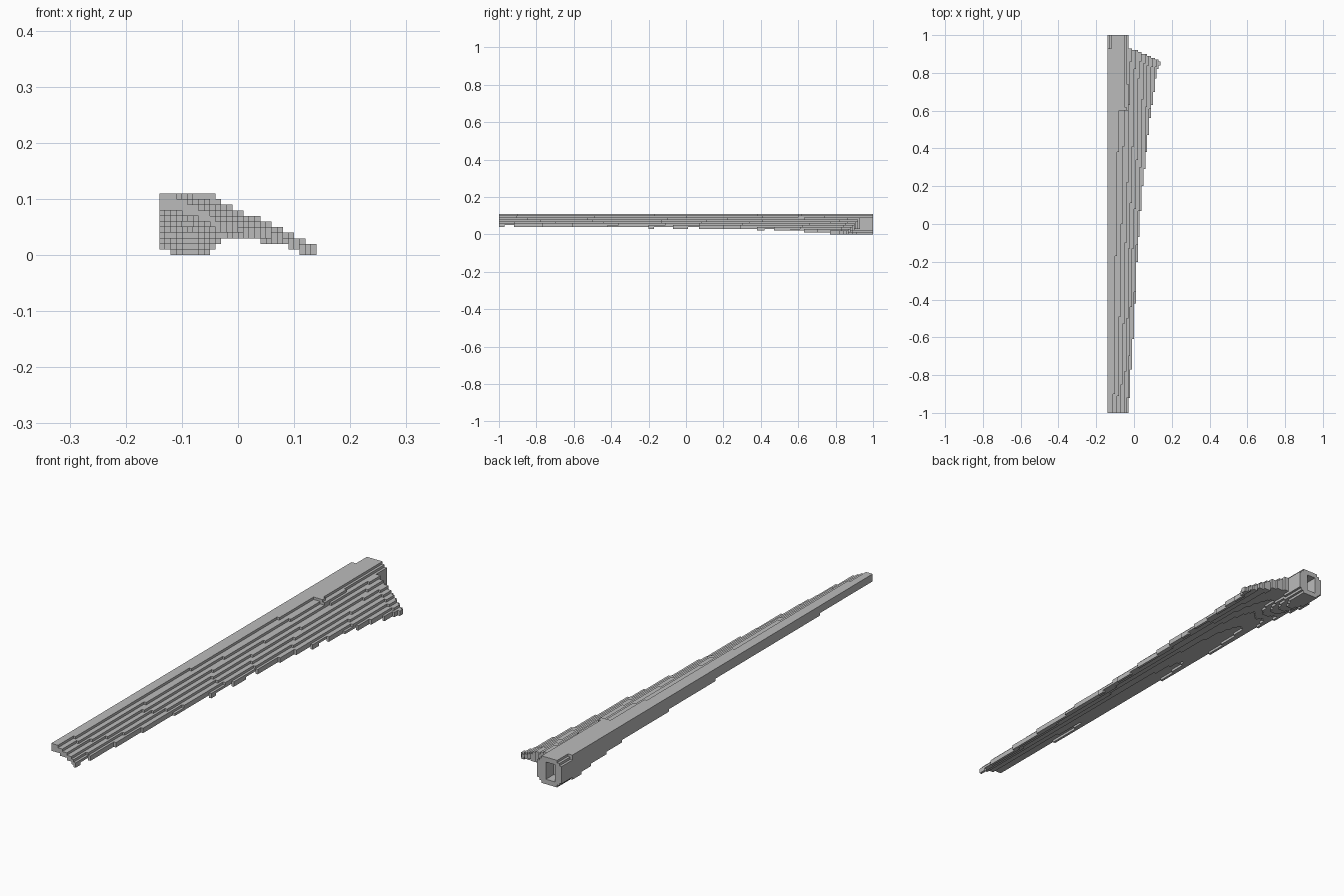
import bpy
import bmesh
from mathutils import Vector

cube = bpy.data.objects.get("Cube")
if cube:
    bpy.data.objects.remove(cube)

V = 0.01                      # block size
NX, NY, NZ = 28, 200, 11      # blocks along each axis
LEFT, TOP = -0.14, 0.11       # straight leading edge


def lerp_path(path, t):
    """Piecewise linear lookup in (t, value) pairs."""
    for (a, va), (b, vb) in zip(path, path[1:]):
        if t <= b:
            return va + (vb - va) * max(0, t - a) / (b - a)
    return path[-1][1]


# trailing edge outline, its height, and thickness of the leading edge
EDGE_X = [(-1, -.03), (-.53, 0), (-.2, .015), (.2, .045), (.6, .09),
          (.8, .12), (.86, .14), (.88, .105), (.93, -.02)]
EDGE_Z = [(-1, .042), (.16, .032), (.48, .022), (.66, .012), (.84, .0)]
LEAD_T = [(-1, .015), (0, .03), (.6, .05), (.8, .07), (.9, .085)]
ROOT_H = [(.6, .05), (.92, .11)]


def in_blade(x, y, z):
    if y > .93 or x > lerp_path(EDGE_X, y):
        return False
    # the short root flank is cut from the full-width section
    chord = lerp_path(EDGE_X, min(y, .86)) - LEFT
    s = (x - LEFT) / chord
    tail = lerp_path(EDGE_Z, y) + .015
    top = TOP - (TOP - tail) * max(0, (s - .13) / .87) ** 1.25
    thick = .016 + lerp_path(LEAD_T, y) * (1 - s) ** 1.4
    return top - thick < z < top + .002


def in_root(x, y, z):
    if y < .6:
        return False
    cx = LEFT + .055
    h = lerp_path(ROOT_H, y)
    dz = (z - (TOP - h / 2)) * .11 / h
    if (x - cx) ** 2 + dz ** 2 > .06 ** 2 or x > cx + .055:
        return False
    # rectangular socket in the end
    return not (y > .95 and abs(x - cx) < .02 and abs(z - .055) < .035)


def centre(i, j, k):
    return LEFT + (i + .5) * V, -1 + (j + .5) * V, (k + .5) * V


filled = set()
for i in range(NX):
    for j in range(NY):
        for k in range(NZ):
            p = centre(i, j, k)
            if in_blade(*p) or in_root(*p):
                filled.add((i, j, k))

# skin the blocks with their exposed faces
bm = bmesh.new()
corners = {}


def corner(p):
    key = tuple(round(c / V) for c in p)
    if key not in corners:
        corners[key] = bm.verts.new(p)
    return corners[key]


for cell in sorted(filled):
    c = Vector(centre(*cell))
    for axis in range(3):
        for sign in (-1, 1):
            near = list(cell)
            near[axis] += sign
            if tuple(near) in filled:
                continue
            n, u, w = Vector(), Vector(), Vector()
            n[axis] = sign * V / 2
            u[(axis + 1) % 3] = V / 2
            w[(axis + 2) % 3] = sign * V / 2
            bm.faces.new([corner(c + n + a * u + b * w)
                          for a, b in ((-1, -1), (1, -1), (1, 1), (-1, 1))])

mesh = bpy.data.meshes.new("rotor_blade")
bm.to_mesh(mesh)
bm.free()

grey = bpy.data.materials.new("light_grey")
grey.use_nodes = True
grey.diffuse_color = (.5, .5, .5, 1)
grey.node_tree.nodes["Principled BSDF"].inputs["Base Color"].default_value = (.5, .5, .5, 1)
mesh.materials.append(grey)

blade = bpy.data.objects.new("rotor_blade", mesh)
bpy.context.collection.objects.link(blade)
